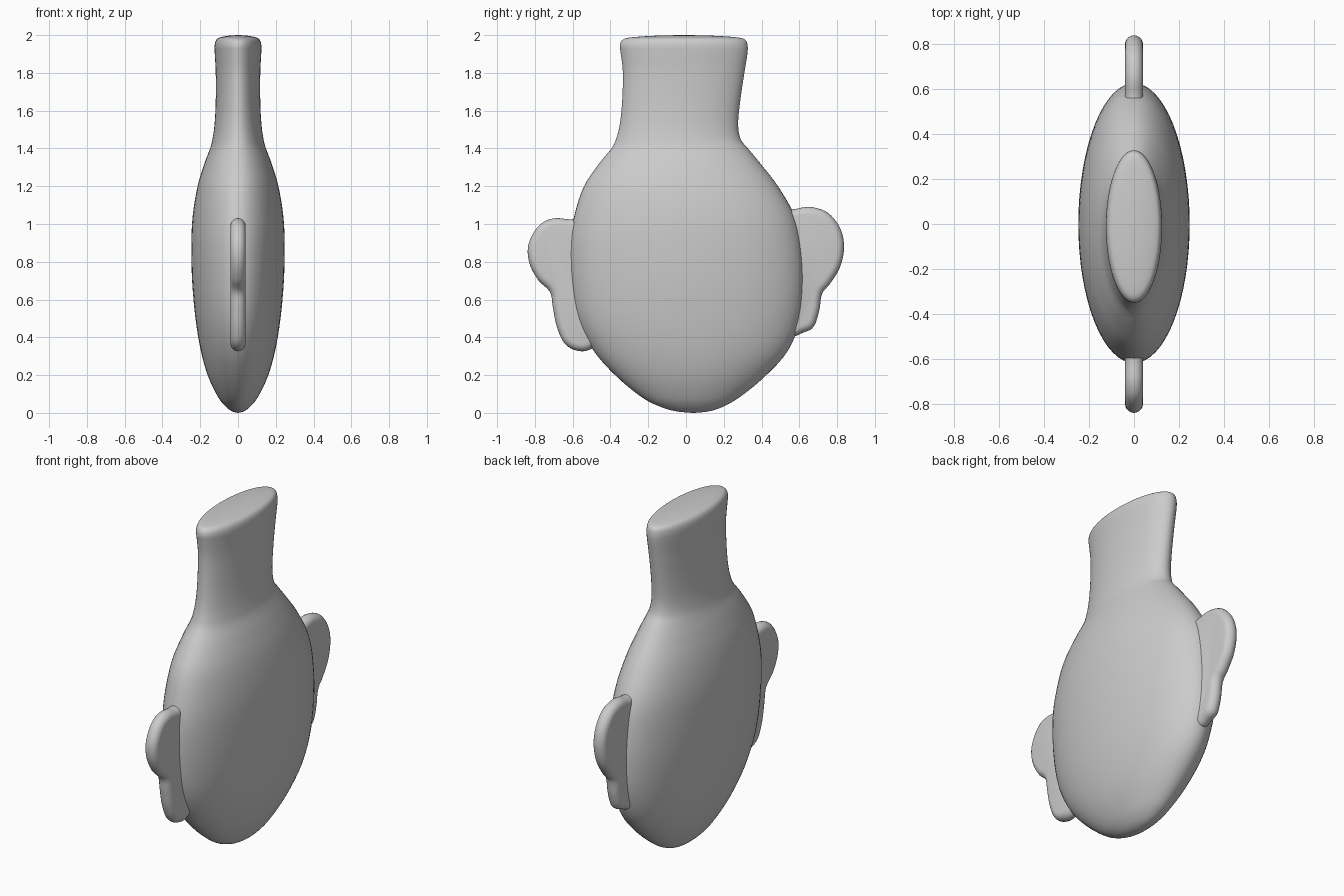
import bpy, bmesh
from math import cos, sin, pi
from mathutils import Vector

if "Cube" in bpy.data.objects:
    bpy.data.objects.remove(bpy.data.objects["Cube"])


def spline(points, steps, closed=False):
    """Catmull-Rom curve through tuples of any dimension."""
    n = len(points)
    pick = (lambda i: points[i % n]) if closed else (lambda i: points[min(max(i, 0), n - 1)])
    out = []
    for i in range(n if closed else n - 1):
        a, b, c, d = (pick(i + k) for k in (-1, 0, 1, 2))
        for s in range(steps):
            t = s / steps
            out.append(tuple(
                0.5 * (2 * q + (r - p) * t + (2 * p - 5 * q + 4 * r - u) * t * t
                       + (3 * q - p - 3 * r + u) * t ** 3)
                for p, q, r, u in zip(a, b, c, d)))
    if not closed:
        out.append(points[-1])
    return out


def loft(name, rings):
    """Skin a list of equal-length rings and cap both ends."""
    bm = bmesh.new()
    rows = [[bm.verts.new(p) for p in ring] for ring in rings]
    n = len(rows[0])
    for lo, hi in zip(rows, rows[1:]):
        for i in range(n):
            j = (i + 1) % n
            bm.faces.new((lo[i], lo[j], hi[j], hi[i]))
    bm.faces.new(rows[0][::-1])
    bm.faces.new(rows[-1])
    bmesh.ops.recalc_face_normals(bm, faces=bm.faces)
    mesh = bpy.data.meshes.new(name)
    bm.to_mesh(mesh)
    bm.free()
    mesh.shade_smooth()
    obj = bpy.data.objects.new(name, mesh)
    bpy.context.collection.objects.link(obj)
    return obj


# Flattened flask body and neck: z, back-to-front limits in y, half width in x
profile = [
    (0.0, 0.035, 0.045, 0.003), (0.008, -0.05, 0.12, 0.03),
    (0.03, -0.13, 0.19, 0.062), (0.08, -0.23, 0.28, 0.103),
    (0.19, -0.365, 0.415, 0.157), (0.33, -0.49, 0.54, 0.197),
    (0.50, -0.575, 0.605, 0.225), (0.70, -0.61, 0.625, 0.243),
    (0.90, -0.615, 0.61, 0.247), (1.05, -0.59, 0.572, 0.239),
    (1.20, -0.54, 0.487, 0.214), (1.32, -0.46, 0.394, 0.178),
    (1.40, -0.395, 0.328, 0.148), (1.45, -0.37, 0.289, 0.135),
    (1.53, -0.35, 0.276, 0.124), (1.65, -0.338, 0.287, 0.118),
    (1.80, -0.334, 0.309, 0.118), (1.90, -0.345, 0.325, 0.123),
    (1.945, -0.35, 0.326, 0.124), (1.975, -0.335, 0.314, 0.115),
    (1.988, -0.29, 0.27, 0.095), (1.997, -0.16, 0.14, 0.05),
    (2.0, -0.02, 0.0, 0.004),
]
SIDES = 64
rings = []
for z, y0, y1, w in spline(profile, 4):
    mid, half = (y0 + y1) / 2, (y1 - y0) / 2
    rings.append([(w * cos(2 * pi * i / SIDES), mid + half * sin(2 * pi * i / SIDES), z)
                  for i in range(SIDES)])
loft("flask_body", rings)


def handle(name, outline, radius=0.04):
    """Flat lobed ear with a fully rounded rim."""
    pts = [Vector(p) for p in spline(outline, 5, closed=True)]
    n = len(pts)
    area = sum(pts[i].x * pts[(i + 1) % n].y - pts[(i + 1) % n].x * pts[i].y for i in range(n))
    side = 1 if area > 0 else -1
    inward = []
    for i in range(n):
        t = (pts[(i + 1) % n] - pts[i - 1]).normalized()
        inward.append(Vector((-t.y, t.x)) * side)
    rings = []
    for k in range(11):
        a = pi * k / 10
        inset = radius * (1 - sin(a))
        ring = [p + d * inset for p, d in zip(pts, inward)]
        rings.append([(radius * cos(a), p.x, p.y) for p in ring])
    return loft(name, rings)


# Side ears, outlines in (y, z); the inner edges are buried in the body
handle("front_ear", [
    (-0.55, 1.02), (-0.62, 1.025), (-0.70, 1.03), (-0.77, 1.0), (-0.82, 0.93),
    (-0.838, 0.86), (-0.825, 0.78), (-0.78, 0.70), (-0.72, 0.64), (-0.705, 0.56),
    (-0.685, 0.46), (-0.645, 0.37), (-0.58, 0.33), (-0.51, 0.335), (-0.45, 0.40),
    (-0.50, 0.55), (-0.53, 0.75), (-0.52, 0.95)])
handle("back_ear", [
    (0.51, 1.065), (0.58, 1.08), (0.66, 1.09), (0.75, 1.06), (0.815, 0.98),
    (0.837, 0.88), (0.815, 0.77), (0.76, 0.68), (0.72, 0.63), (0.705, 0.54),
    (0.675, 0.455), (0.62, 0.425), (0.56, 0.41), (0.52, 0.50), (0.54, 0.75),
    (0.50, 0.95)])
